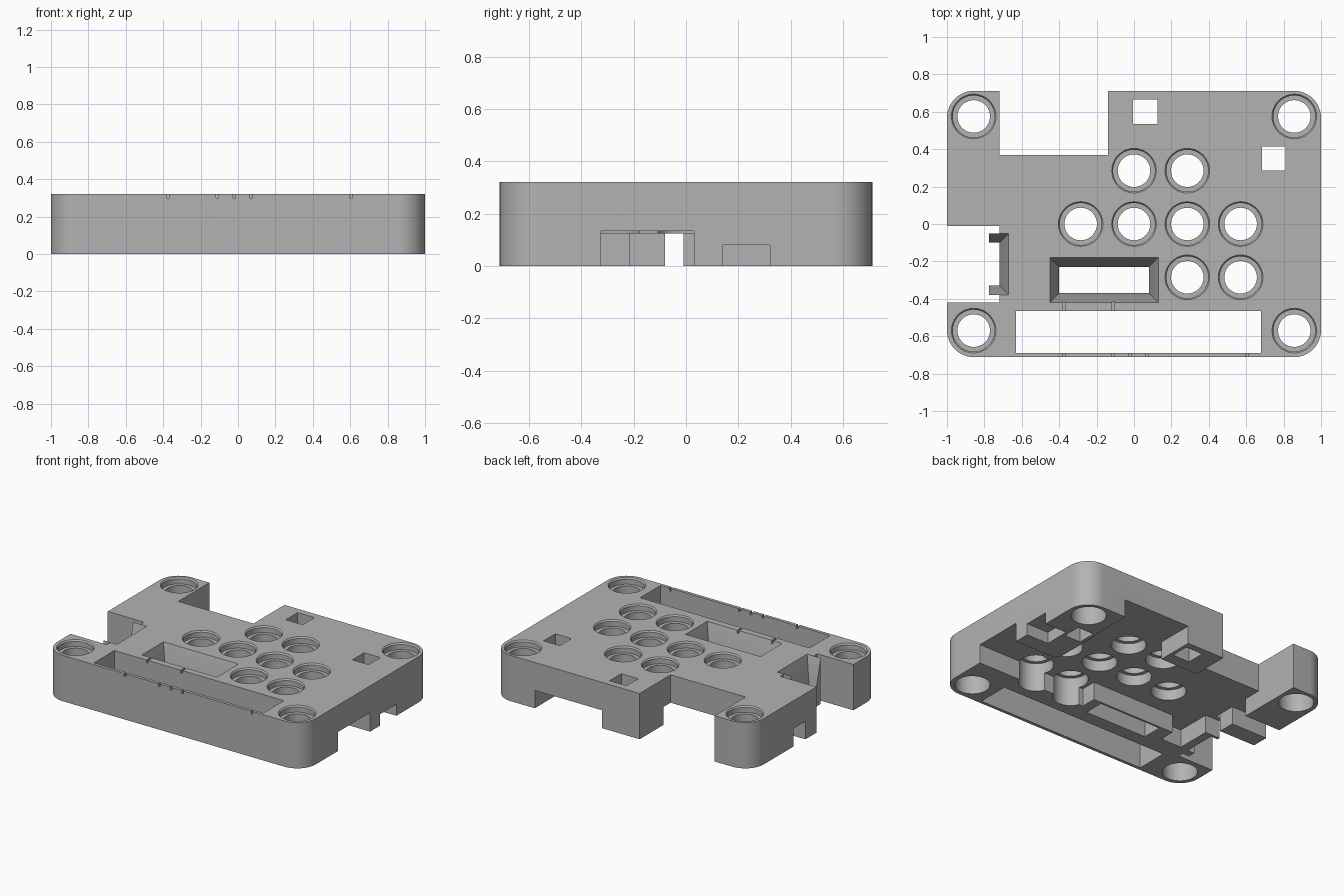
import bpy, bmesh, math
from mathutils import Vector

cube = bpy.data.objects.get("Cube")
if cube:
    bpy.data.objects.remove(cube, do_unlink=True)

TOP, CEILING = 0.32, 0.125
FAR = 1.1

grey = bpy.data.materials.new("plain_grey")
grey.use_nodes = True
colour = (0.45, 0.45, 0.45, 1)
grey.diffuse_color = colour
grey.node_tree.nodes["Principled BSDF"].inputs["Base Color"].default_value = colour


def loft(name, lower, upper, z0, z1):
    """Solid between two matching outlines."""
    bm = bmesh.new()
    a = [bm.verts.new((x, y, z0)) for x, y in lower]
    b = [bm.verts.new((x, y, z1)) for x, y in upper]
    bm.faces.new(a[::-1])
    bm.faces.new(b)
    for i in range(len(a)):
        j = (i + 1) % len(a)
        bm.faces.new((a[i], a[j], b[j], b[i]))
    bmesh.ops.recalc_face_normals(bm, faces=bm.faces)
    mesh = bpy.data.meshes.new(name)
    bm.to_mesh(mesh)
    bm.free()
    mesh.materials.append(grey)
    obj = bpy.data.objects.new(name, mesh)
    bpy.context.collection.objects.link(obj)
    return obj


def rect(x0, x1, y0, y1):
    return [(x0, y0), (x1, y0), (x1, y1), (x0, y1)]


def circle(x, y, r, n=48):
    return [(x + r * math.cos(math.tau * i / n), y + r * math.sin(math.tau * i / n)) for i in range(n)]


def box(x0, x1, y0, y1, z0=-0.1, z1=0.5):
    return loft("box", rect(x0, x1, y0, y1), rect(x0, x1, y0, y1), z0, z1)


def rounded(hx, hy, r, n=12):
    pts = []
    for k, (sx, sy) in enumerate([(1, 1), (-1, 1), (-1, -1), (1, -1)]):
        for i in range(n + 1):
            t = (k + i / n) * math.pi / 2
            pts.append((sx * (hx - r) + r * math.cos(t), sy * (hy - r) + r * math.sin(t)))
    return pts


outline = rounded(1.0, 0.712, 0.145)
body = loft("case_shell", outline, outline, 0, TOP)


def combine(tool, operation="DIFFERENCE"):
    mod = body.modifiers.new("shape", "BOOLEAN")
    mod.operation, mod.solver, mod.object = operation, "EXACT", tool
    bpy.context.view_layer.objects.active = body
    bpy.ops.object.modifier_apply(modifier=mod.name)
    bpy.data.objects.remove(tool, do_unlink=True)


# Underside pocket and its openings in the walls
for x0, x1, y0, y1, z in [
    (-0.66, 0.66, -0.325, 0.45, CEILING),
    (0.6, FAR, -0.325, 0.03, CEILING + 0.008),
    (0.15, 0.67, 0.4, 0.8, CEILING),
    (-FAR, -0.6, 0.11, 0.24, CEILING),
    (-0.72, -0.6, -0.02, 0.45, CEILING),
    (-FAR, -0.6, -0.08, -0.02, CEILING),
    (0.83, FAR, 0.14, 0.32, 0.08),
]:
    combine(box(x0, x1, y0, y1, z1=z))

# Notches in the back and in the right-hand side
for x0, x1, y0, y1 in [
    (-0.72, -0.14, 0.37, 0.9),
    (-FAR, -0.775, -0.42, -0.01),
    (-FAR, -0.72, -0.05, -0.01),
    (-FAR, -0.72, -0.42, -0.38),
]:
    combine(box(x0, x1, y0, y1))

# Frame under the display window
combine(box(-0.5, 0.15, -0.35, -0.215, 0, CEILING + 0.03), "UNION")

# Flared connector mouth
mouth = rect(-FAR, -0.72, -0.33, -0.1)
combine(box(-FAR, -0.72, -0.33, -0.1))
combine(loft("mouth", mouth, rect(-FAR, -0.67, -0.38, -0.05), 0.13, TOP + 0.001))

# Flared display window
combine(box(-0.4, 0.08, -0.37, -0.23))
combine(loft("window", rect(-0.4, 0.08, -0.37, -0.23), rect(-0.45, 0.13, -0.42, -0.18), 0.13, TOP + 0.001))

# Long front slot and small square holes
combine(box(-0.63, 0.68, -0.69, -0.465))
combine(box(-0.005, 0.125, 0.535, 0.665))
combine(box(0.685, 0.81, 0.285, 0.415))

# Fine grooves beside the slot
for x in (-0.375, -0.11, -0.02, 0.07, 0.605):
    combine(box(x - 0.007, x + 0.007, -0.8, -0.68, TOP - 0.02))
for x in (-0.375, -0.11):
    combine(box(x - 0.007, x + 0.007, -0.47, -0.41, TOP - 0.02))

# Round holes, each stepped above and below a narrow neck
step = 0.285
holes = [(sx * 0.857, y) for sx in (-1, 1) for y in (0.575, -0.57)]
holes += [(i * step, j * step) for i, j in
          [(0, 1), (1, 1), (-1, 0), (0, 0), (1, 0), (2, 0), (1, -1), (2, -1)]]
for x, y in holes:
    for r, z0, z1 in [(0.087, -0.1, 0.5), (0.112, TOP - 0.045, 0.5), (0.112, -0.1, 0.2)]:
        ring = circle(x, y, r)
        combine(loft("bore", ring, ring, z0, z1))
    combine(loft("bevel", circle(x, y, 0.112), circle(x, y, 0.12), TOP - 0.01, TOP + 0.001))

bpy.ops.object.select_all(action="DESELECT")
body.select_set(True)
bpy.context.view_layer.objects.active = body
bpy.ops.object.shade_smooth_by_angle(angle=math.radians(30))
